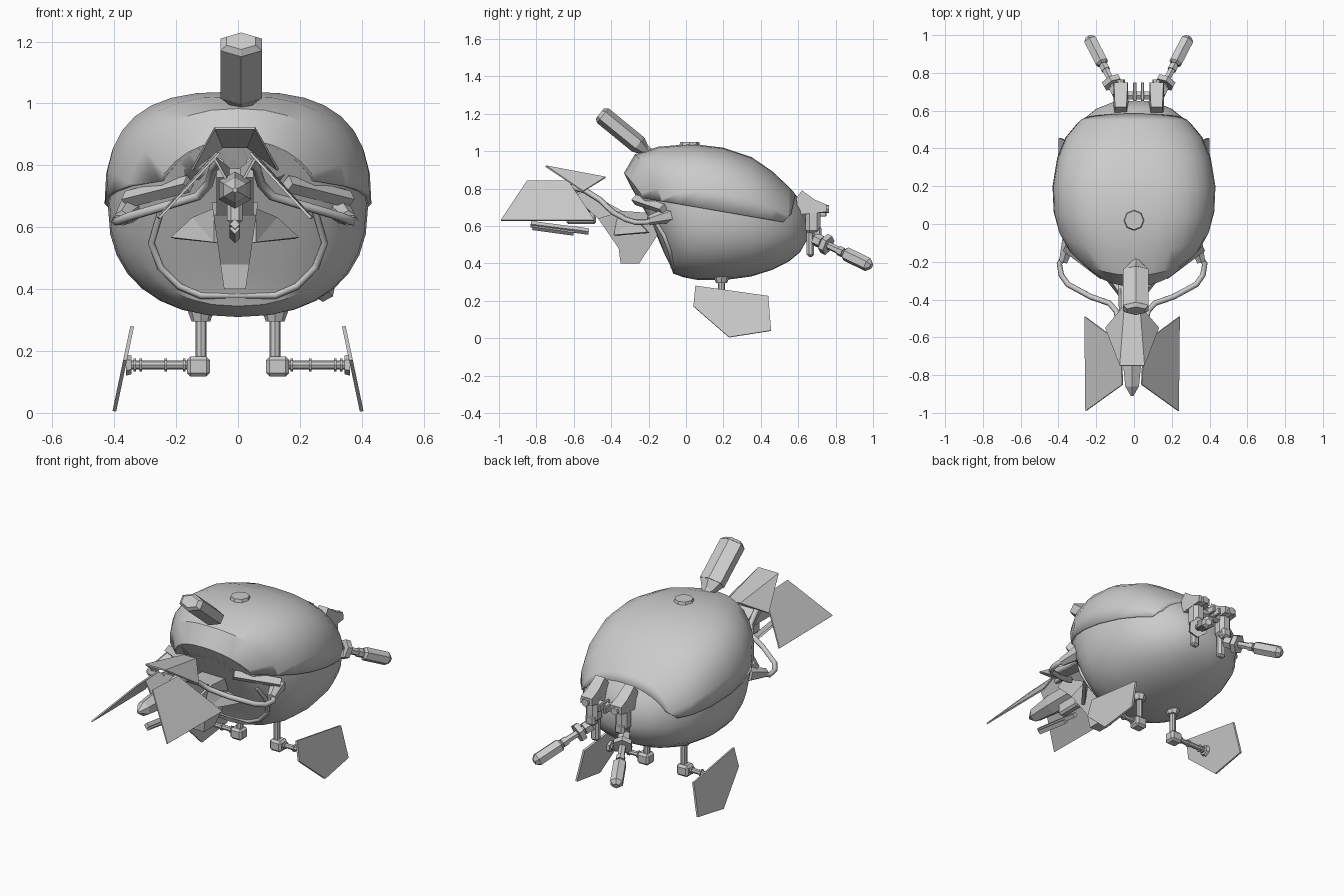
import bpy, bmesh, math
from mathutils import Vector

cube = bpy.data.objects.get("Cube")
if cube:
    bpy.data.objects.remove(cube, do_unlink=True)

grey = bpy.data.materials.new("plain grey")
grey.use_nodes = True
grey.diffuse_color = (0.6, 0.6, 0.6, 1)
grey.node_tree.nodes["Principled BSDF"].inputs["Base Color"].default_value = (0.6, 0.6, 0.6, 1)


def finish(name, bm, smooth=None):
    bmesh.ops.recalc_face_normals(bm, faces=bm.faces)
    mesh = bpy.data.meshes.new(name)
    bm.to_mesh(mesh)
    bm.free()
    mesh.materials.append(grey)
    ob = bpy.data.objects.new(name, mesh)
    bpy.context.collection.objects.link(ob)
    if smooth:
        bpy.ops.object.select_all(action='DESELECT')
        ob.select_set(True)
        bpy.context.view_layer.objects.active = ob
        bpy.ops.object.shade_smooth_by_angle(angle=math.radians(smooth))
    return ob


def rod(name, a, b, r1, r2=None, sides=6, flat=1):
    """Faceted rod from a to b; flat widens it sideways."""
    a, b = Vector(a), Vector(b)
    bm = bmesh.new()
    bmesh.ops.create_cone(bm, cap_ends=True, segments=sides, radius1=r1,
                          radius2=r1 if r2 is None else r2, depth=(b - a).length)
    q = (b - a).to_track_quat('Z', 'Y')
    for v in bm.verts:
        v.co.x *= flat
        v.co = q @ v.co + (a + b) / 2
    return finish(name, bm)


def box(name, c, size, bevel=0.012):
    bm = bmesh.new()
    bmesh.ops.create_cube(bm, size=1)
    for v in bm.verts:
        v.co = Vector([c[i] + v.co[i] * size[i] for i in range(3)])
    bmesh.ops.bevel(bm, geom=bm.edges[:], offset=bevel, segments=1, affect='EDGES')
    return finish(name, bm)


def plate(name, faces, thick=0.008):
    bm = bmesh.new()
    for pts in faces:
        bm.faces.new([bm.verts.new(p) for p in pts])
    bmesh.ops.remove_doubles(bm, verts=bm.verts, dist=0.0005)
    ob = finish(name, bm)
    mod = ob.modifiers.new("thickness", 'SOLIDIFY')
    mod.thickness, mod.offset = thick, 0
    return ob


def prism(name, profile, x, half, half_low=None):
    """Side profile (y, z) extruded sideways, narrowing towards the bottom."""
    low = half if half_low is None else half_low
    zs = [p[1] for p in profile]
    bm = bmesh.new()
    rows = []
    for s in (-1, 1):
        rows.append([bm.verts.new((x + s * (low + (half - low) * (z - min(zs)) / (max(zs) - min(zs))), y, z))
                     for y, z in profile])
        bm.faces.new(rows[-1])
    n = len(profile)
    for i in range(n):
        j = (i + 1) % n
        bm.faces.new((rows[0][i], rows[0][j], rows[1][j], rows[1][i]))
    return finish(name, bm)


def pipe(name, pts, r):
    cu = bpy.data.curves.new(name, 'CURVE')
    cu.dimensions = '3D'
    cu.bevel_depth, cu.bevel_resolution, cu.use_fill_caps = r, 1, True
    sp = cu.splines.new('POLY')
    sp.points.add(len(pts) - 1)
    for p, co in zip(sp.points, pts):
        p.co = (*co, 1)
    cu.materials.append(grey)
    ob = bpy.data.objects.new(name, cu)
    bpy.context.collection.objects.link(ob)


# Hull sections: y, top, bottom, half width, forward lean, sideways bow, roundness of the top
RINGS = [(-.205, .80, .46, .17, .5, .6, 2), (-.205, .88, .38, .27, .5, .6, 2.1),
         (-.17, .98, .345, .345, .32, .55, 2.3), (-.08, 1.02, .325, .39, .2, .35, 2.6),
         (.05, 1.035, .31, .415, .05, .1, 2.8), (.2, 1.015, .31, .42, 0, 0, 2.8),
         (.35, .965, .33, .395, 0, 0, 2.6), (.46, .89, .365, .35, 0, 0, 2.4),
         (.55, .805, .41, .275, 0, 0, 2.2), (.61, .74, .46, .2, 0, 0, 2), (.65, .65, .53, .1, 0, 0, 2)]


def hull(grow=0.0, n=32):
    bm = bmesh.new()
    rows = []
    for y, top, bot, w, lean, bow, power in RINGS:
        row = []
        for i in range(n):
            a = 2 * math.pi * i / n
            c, s = math.cos(a), math.sin(a)
            e = 2 / (power if s > 0 else 2.3)
            dz = math.copysign(abs(s) ** e, s) * ((top - bot) / 2 + grow * .3)
            x = math.copysign(abs(c) ** e, c) * (w + grow)
            row.append(bm.verts.new((x, y - lean * dz + bow * x * x, (top + bot) / 2 + dz)))
        rows.append(row)
    for r0, r1 in zip(rows, rows[1:]):
        for i in range(n):
            j = (i + 1) % n
            bm.faces.new((r0[i], r0[j], r1[j], r1[i]))
    bm.faces.new(rows[0])
    bm.faces.new(rows[-1][::-1])
    bmesh.ops.recalc_face_normals(bm, faces=bm.faces)
    return bm


finish("hull", hull(), 35)

# Upper shell with a lip along the sloping seam and a rounded rear corner
bm = hull(0.012)
for co, no in (((0, 0, .71), (0, .17, 1)), ((0, .53, .63), (0, -.5, .5)), ((0, .57, .7), (0, -1, .2))):
    bmesh.ops.bisect_plane(bm, geom=bm.verts[:] + bm.edges[:] + bm.faces[:], plane_co=co,
                           plane_no=no, clear_inner=True)
shell = finish("upper_shell", bm, 35)
mod = shell.modifiers.new("lip", 'SOLIDIFY')
mod.thickness, mod.offset = 0.018, -1

# Raised rim around the lower front
rim = [(.25, .65), (.28, .55), (.25, .47), (.19, .41), (.12, .38)]
rim = [(-x, z) for x, z in rim] + [(x, z) for x, z in rim[::-1]]
pipe("front_rim", [(x, -.205 - .5 * (z - .63) + .6 * x * x, z) for x, z in rim], .012)

# Roof hatch and angled roof pod
rod("roof_hatch", (0, .02, 1.02), (0, .02, 1.05), .058, .05, 8)
rod("roof_pod_neck", (.01, -.16, .95), (.01, -.26, 1.035), .03, .035)
rod("roof_pod_base", (.01, -.215, 1.0), (.01, -.255, 1.035), .025, .05, flat=1.5)
rod("roof_pod", (.01, -.255, 1.035), (.01, -.445, 1.19), .05, flat=1.55)
rod("roof_pod_tip", (.01, -.445, 1.19), (.01, -.46, 1.202), .05, .035, flat=1.55)

# Nose: chin, neck, sensor and lower barrels
N = -.01
prism("chin", [(-.35, .4), (-.25, .4), (-.12, .6), (-.2, .67), (-.34, .68), (-.47, .64), (-.36, .48)], N, .075, .035)
prism("neck", [(-.45, .62), (-.2, .56), (-.2, .64), (-.34, .68), (-.54, .79), (-.6, .76)], N, .06)
rod("sensor", (N, -.5, .72), (N, -.7, .72), .06)
rod("sensor_front", (N, -.7, .72), (N, -.86, .72), .06, .042)
rod("sensor_tip", (N, -.86, .72), (N, -.91, .72), .042, .008)
box("barrel_mount", (N, -.56, .65), (.05, .16, .08))
for y, z in ((-.83, .61), (-.62, .585)):
    rod("barrel", (N, y, z), (N, -.52, .57), .017, sides=4)
rod("lower_barrel", (N, -.82, .595), (N, -.6, .565), .017, sides=4)

# Canopy plate over the nose
f, r, s = [[(N + k * x, y, z) for k in (-1, 1)] for x, y, z in
           ((.065, -.75, .92), (.04, -.43, .86), (.14, -.55, .785))]
plate("nose_canopy", [(f[0], f[1], r[1], r[0]), (f[0], r[0], s[0]), (f[1], s[1], r[1])])

for k, side in ((-1, "right"), (1, "left")):
    # Nose wings, cheeks and hoses
    plate(side + "_nose_wing", [[(N + k * x, y, z) for x, y, z in
          ((.06, -.63, .84), (.25, -.49, .63), (.245, -.99, .63), (.05, -.85, .84))]])
    plate(side + "_wing_strut", [[(N + k * x, y, z) for x, y, z in
          ((.02, -.55, .79), (.02, -.75, .74), (.07, -.75, .83), (.07, -.63, .83))]])
    plate(side + "_cheek", [[(N + k * x, y, z) for x, y, z in p] for p in
          (((.06, -.38, .55), (.2, -.2, .565), (.13, -.26, .63)),
           ((.06, -.38, .55), (.13, -.26, .63), (.06, -.36, .66)))], .02)
    pipe(side + "_hose", [(N + k * x, y, z) for x, y, z in
         ((.35, -.16, .64), (.385, -.21, .62), (.375, -.27, .62), (.34, -.32, .635), (.22, -.385, .67),
          (.12, -.42, .7), (.085, -.46, .74), (.07, -.54, .79), (.05, -.62, .81))], .015)
    rod(side + "_hose_socket", (N + k * .33, -.08, .66), (N + k * .365, -.2, .63), .045, .025)
    rod(side + "_shoulder_brace", (k * .36, -.12, .69), (k * .16, -.27, .74), .028, sides=4)

    # Legs with thin tilted feet
    L = k * .12
    rod(side + "_leg_flange", (L, .19, .35), (L, .19, .295), .05, .03, 8)
    rod(side + "_leg", (L, .19, .32), (L, .19, .16), .018, sides=8)
    box(side + "_knee", (k * .128, .19, .15), (.075, .07, .065))
    rod(side + "_axle", (k * .15, .19, .155), (k * .36, .19, .155), .014, sides=8)
    for x in (.17, .23, .31, .33):
        rod(side + "_axle_ring", (k * x, .19, .155), (k * (x + .008), .19, .155), .021, sides=8)
    rod(side + "_ankle", (k * .345, .19, .155), (k * .362, .19, .155), .03, .035)
    plate(side + "_foot", [[(k * (.342 + (.28 - z) * .21), y, z) for y, z in
          ((.05, .28), (.44, .225), (.455, .04), (.23, .005), (.04, .17))]], .012)

    # Rear mounts and splayed arms
    C = .025
    m = C + k * .095
    box(side + "_rear_mount", (m, .68, .635), (.075, .08, .16), .02)
    prism(side + "_rear_mount_cap", [(.59, .75), (.62, .79), (.69, .74), (.75, .715), (.75, .675), (.6, .66)], m, .03, .04)
    box(side + "_rear_mount_lower", (m, .665, .51), (.05, .04, .15))
    box(side + "_rear_bracket", (m, .70, .57), (.06, .05, .06))
    rod(side + "_rear_pin", (m, .67, .69), (m, .765, .69), .022, sides=8)
    start, end = Vector((C + k * .11, .69, .53)), Vector((C + k * .265, .99, .385))
    at = lambda t: start.lerp(end, t)
    for part, t0, t1, r1, r2 in (("shoulder", 0, .12, .035, .035), ("collar", .16, .24, .055, .055),
                                 ("shaft", .1, .55, .02, .02), ("cuff", .42, .5, .026, .026),
                                 ("flare", .52, .55, .025, .038), ("barrel", .55, .94, .038, .038),
                                 ("tip", .94, 1, .038, .018)):
        rod(f"{side}_arm_{part}", at(t0), at(t1), r1, r2)

# Small rear pegs and crossbar between the mounts
rod("rear_crossbar", (-.06, .68, .66), (.11, .68, .66), .025)
for x in (.005, .045):
    box("rear_peg", (x, .7, .67), (.018, .1, .04), .004)
